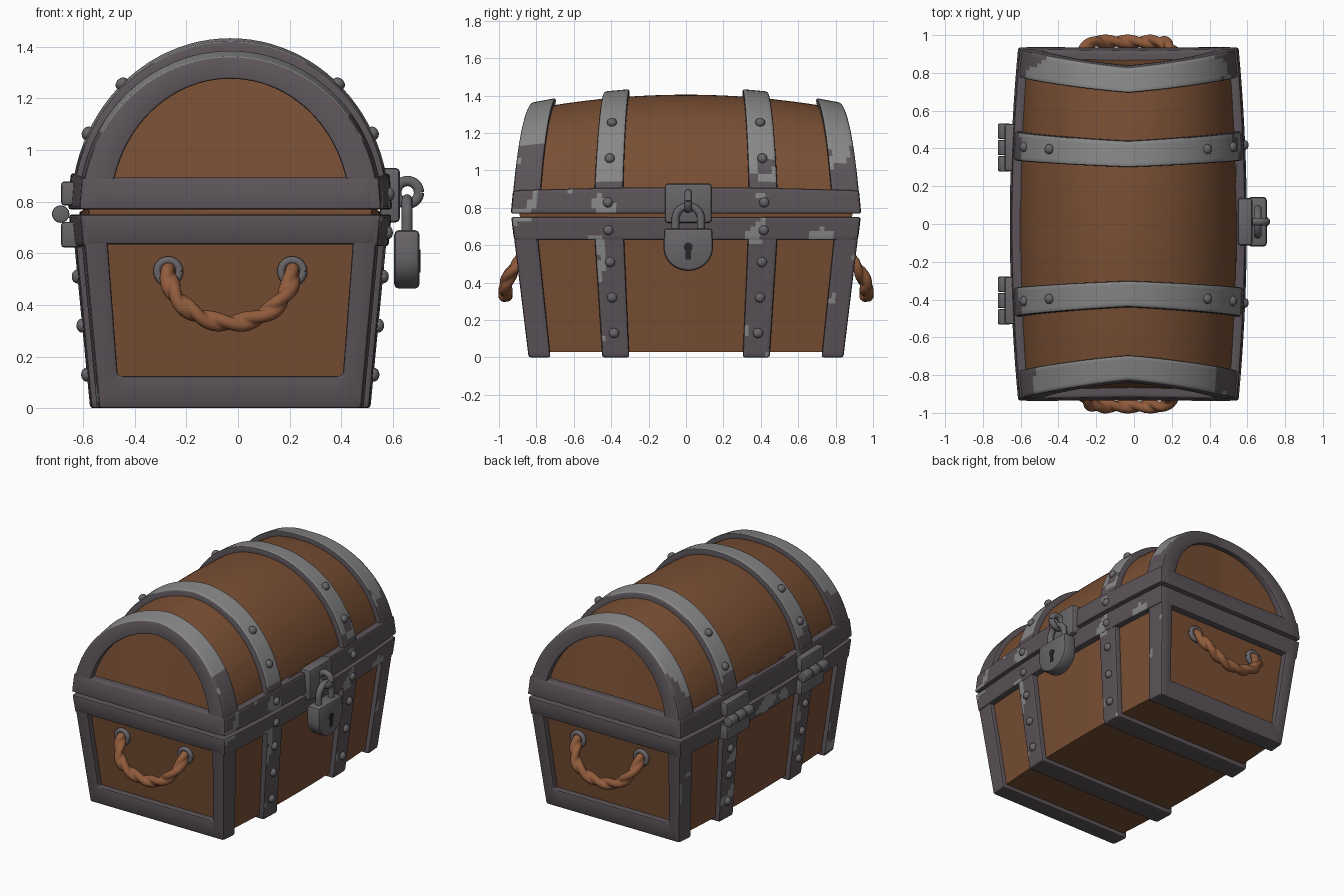
import bpy, bmesh, math
from mathutils import Vector, Matrix, noise

old = bpy.data.objects.get("Cube")
if old:
    bpy.data.objects.remove(old)


def material(name, rgb):
    m = bpy.data.materials.new(name)
    m.use_nodes = True
    m.diffuse_color = (*rgb, 1)
    bsdf = m.node_tree.nodes["Principled BSDF"]
    bsdf.inputs["Base Color"].default_value = (*rgb, 1)
    bsdf.inputs["Roughness"].default_value = 0.7
    return m


WOOD = material("brown wood", (0.19, 0.078, 0.034))
IRON = material("dark iron", (0.105, 0.088, 0.1))
WORN = material("worn iron", (0.24, 0.245, 0.24))
STEEL = material("grey steel", (0.14, 0.13, 0.14))
ROPE = material("tan rope", (0.28, 0.105, 0.045))
HOLE = material("keyhole black", (0.02, 0.018, 0.02))

HALF, SEAM, RISE = 0.62, 0.77, 0.675   # half width, lid seam height, lid rise
END = 0.935                            # half length
CX = -0.03


def warp(u, v, z):
    """Bulge the straight chest: tapered base, leaning ends, barrel sides."""
    side = 1 - 0.07 * (v / END) ** 2
    if z <= SEAM:
        t = 1 - z / SEAM
        return Vector((CX + u * side * (1 - 0.12 * t), v * (1 - 0.1 * t), z))
    f = (z - SEAM) / 0.64
    lean = 1 - 0.11 * f * (1 - 0.5 * abs(u) / HALF)
    return Vector((CX + u * side, v * lean, z - 0.09 * v * v * f))


def finish(name, bm, mats, bevel=0.0, rule=None):
    bmesh.ops.remove_doubles(bm, verts=bm.verts, dist=0.0001)
    bmesh.ops.recalc_face_normals(bm, faces=bm.faces)
    bm.normal_update()
    if rule:
        for f in bm.faces:
            f.material_index = rule(f.calc_center_median(), f.normal)
    if bevel:
        sharp = [e for e in bm.edges if len(e.link_faces) == 2 and e.calc_face_angle(0) > 0.6]
        bmesh.ops.bevel(bm, geom=sharp, offset=bevel, segments=2, profile=0.5,
                        affect='EDGES', clamp_overlap=True, material=-1)
    me = bpy.data.meshes.new(name)
    bm.to_mesh(me)
    bm.free()
    for m in mats:
        me.materials.append(m)
    ob = bpy.data.objects.new(name, me)
    bpy.context.collection.objects.link(ob)
    return ob


def resample(pts, n):
    out = [pts[0]]
    for a, b in zip(pts, pts[1:]):
        out += [tuple(p + (q - p) * i / n for p, q in zip(a, b)) for i in range(1, n + 1)]
    return out


def arch(half, rise, n=48):
    return [(half * math.cos(math.pi * i / n), SEAM + rise * math.sin(math.pi * i / n))
            for i in range(n + 1)]


def strip(name, outer, inner, v0, v1, nv, mats, bevel=0.0, rule=None, caps=True):
    """Solid between two (u, z) paths, running from v0 to v1, then warped."""
    bm = bmesh.new()
    vs = [v0 + (v1 - v0) * k / nv for k in range(nv + 1)]
    rings = []
    for o, i in zip(outer, inner):
        ring = [warp(o[0], v, o[1]) for v in vs] + [warp(i[0], v, i[1]) for v in reversed(vs)]
        rings.append([bm.verts.new(p) for p in ring])
    m = len(rings[0])
    for a, b in zip(rings, rings[1:]):
        for k in range(m):
            bm.faces.new((a[k], a[(k + 1) % m], b[(k + 1) % m], b[k]))
    if caps:
        bm.faces.new(rings[0])
        bm.faces.new(rings[-1])
    return finish(name, bm, mats, bevel, rule)


# Worn metal: pale on top of the lid, scattered chips lower down
def wear(height, chip):
    def rule(c, n):
        outward = abs(n.y) < 0.7 and n.z > -0.5 and n.x * (c.x - CX) + n.z * (c.z - SEAM) > 0
        if c.z > SEAM + 0.15 and outward and c.z + 0.22 * noise.noise(c * 7) > height:
            return 1
        return 1 if noise.noise(c * 8 + Vector((3, 1, 7))) > chip and abs(n.z) < 0.9 and outward else 0
    return rule


METAL = [IRON, WORN]

# Wooden base and lid
strip("base_wood", resample([(-0.585, 0.03), (-0.585, 0.76)], 8),
      resample([(0.585, 0.03), (0.585, 0.76)], 8), -0.89, 0.89, 24, [WOOD])
lid_out = arch(0.585, 0.635)
strip("lid_wood", lid_out, [(u, SEAM - 0.01) for u, z in lid_out], -0.89, 0.89, 24, [WOOD])


def u_path(half, bottom, top=0.75):
    return resample([(-half, top), (-half, bottom), (half, bottom), (half, top)], 26)


for s, tag in ((-1, "front"), (1, "back")):
    # End frames
    strip(f"{tag}_base_frame", u_path(HALF, 0), u_path(0.52, 0.125), s * 0.805, s * END, 6,
          METAL, 0.012, wear(2, 0.42))
    strip(f"{tag}_lid_frame", arch(HALF, RISE), arch(0.495, 0.575), s * 0.785, s * END, 6,
          METAL, 0.012, wear(1.1, 0.5))
    for part, z0, z1, w in (("base", 0.635, 0.75, 0.61), ("lid", 0.77, 0.91, 0.59)):
        strip(f"{tag}_{part}_rail", resample([(-w, z1), (w, z1)], 30),
              resample([(-w, z0), (w, z0)], 30), s * 0.85, s * (END + 0.002), 4,
              METAL, 0.01)
    # Middle straps
    strip(f"{tag}_base_strap", u_path(HALF + 0.003, 0), u_path(0.56, 0.05), s * 0.337, s * 0.497, 6,
          METAL, 0.012, wear(2, 0.4))
    strip(f"{tag}_lid_strap", arch(HALF + 0.003, RISE), arch(0.56, 0.6), s * 0.34, s * 0.495, 6,
          METAL, 0.012, wear(0.98, 0.5))

# Long rails along both sides of the seam
for s, tag in ((-1, "right"), (1, "left")):
    for part, (ua, za), (ub, zb) in (("base", (0.627, 0.628), (0.627, 0.75)),
                                     ("lid", (0.628, 0.77), (0.618, 0.91))):
        strip(f"{tag}_{part}_rail", resample([(s * ua, za), (s * ub, zb)], 5),
              resample([(s * 0.56, za), (s * 0.56, zb)], 5), -END, END, 70,
              METAL, 0.01, wear(1.0 if part == "lid" else 2, 0.42))

# Rivets on the straps
bm = bmesh.new()
for s in (-1, 1):
    for v in (-0.42, 0.42):
        for z in (0.13, 0.32, 0.51, 0.68, 0.83, 1.07, 1.265):
            if s < 0 and 0.6 < z < 0.9:
                continue
            h = max(0, z - SEAM) / RISE
            u = s * HALF * math.sqrt(1 - h * h)
            nrm = Vector((math.sqrt(1 - h * h) * s, 0, h))
            mat = Matrix.Translation(warp(u, v, z) + nrm * 0.006) \
                @ nrm.to_track_quat('Z', 'Y').to_matrix().to_4x4() @ Matrix.Diagonal((1, 1, 0.8, 1))
            bmesh.ops.create_uvsphere(bm, u_segments=12, v_segments=8, radius=0.027, matrix=mat)
finish("rivets", bm, [STEEL])


def box(name, lo, hi, mat, bevel=0.012):
    bm = bmesh.new()
    lo, hi = Vector(lo), Vector(hi)
    bmesh.ops.create_cube(bm, size=1, matrix=Matrix.Translation((lo + hi) / 2)
                          @ Matrix.Diagonal((*(hi - lo), 1)))
    return finish(name, bm, [mat], bevel)


def tube(name, path, ref, mat, radius, sides=16):
    """Sweep a round section; radius(angle, fraction) shapes the strand."""
    bm = bmesh.new()
    rings = []
    for i, p in enumerate(path):
        t = (path[min(i + 1, len(path) - 1)] - path[max(i - 1, 0)]).normalized()
        b = t.cross(ref).normalized()
        n = b.cross(t)
        angles = [math.tau * k / sides for k in range(sides)]
        rings.append([bm.verts.new(p + (n * math.cos(a) + b * math.sin(a))
                                   * radius(a, i / (len(path) - 1))) for a in angles])
    for r, q in zip(rings, rings[1:]):
        for k in range(sides):
            bm.faces.new((r[k], r[(k + 1) % sides], q[(k + 1) % sides], q[k]))
    bm.faces.new(rings[0])
    bm.faces.new(rings[-1])
    return finish(name, bm, [mat])


def torus(name, centre, ref, axis_a, axis_b, major, minor, mat):
    path = [Vector(centre) + axis_a * major * math.cos(a) + axis_b * major * math.sin(a)
            for a in (math.tau * i / 32 for i in range(33))]
    return tube(name, path, ref, mat, lambda a, f: minor, 10)


X, Y, Z = Vector((1, 0, 0)), Vector((0, 1, 0)), Vector((0, 0, 1))

# Rope handles with eyelets
for s, tag in ((-1, "front"), (1, "back")):
    path = []
    for i in range(91):
        a = math.pi * i / 90
        path.append(Vector((CX - 0.24 * math.cos(a),
                            s * (0.865 + 0.1 * min(1, math.sin(a) * 1.5) ** 0.7),
                            0.53 - 0.2 * math.sin(a))))
    tube(f"{tag}_rope", path, Y, ROPE,
         lambda a, f: 0.022 + 0.016 * abs(math.cos(a - f * 19)), 20)
    for x in (-0.27, 0.21):
        torus(f"{tag}_eyelet", (x, s * 0.872, 0.53), Y, X, Z, 0.043, 0.016, STEEL)

# Hinges on the right side
for y in (-0.405, 0.405):
    box("hinge_upper_leaf", (-0.685, y - 0.125, 0.785), (-0.6, y + 0.125, 0.878), STEEL)
    box("hinge_lower_leaf", (-0.685, y - 0.125, 0.622), (-0.6, y + 0.125, 0.722), STEEL)
    bm = bmesh.new()
    for k in (-1, 0, 1):
        bmesh.ops.create_cone(bm, cap_ends=True, segments=16, radius1=0.034, radius2=0.034, depth=0.08,
                              matrix=Matrix.Translation((-0.687, y + k * 0.086, 0.752))
                              @ Matrix.Rotation(math.pi / 2, 4, 'X'))
    finish("hinge_barrel", bm, [STEEL], 0.006)

# Hasp, staple and padlock on the left side
LY = 0.012
box("hasp_plate", (0.55, LY - 0.125, 0.72), (0.627, LY + 0.125, 0.93), STEEL, 0.015)
torus("staple", (0.657, LY, 0.836), Y, X, Z, 0.044, 0.021, STEEL)
arc = [Vector((0.655, LY + 0.068 * math.cos(a), 0.74 + 0.068 * math.sin(a)))
       for a in (math.pi * i / 20 for i in range(21))]
tube("shackle", [arc[0] - Z * 0.08] + arc + [arc[-1] - Z * 0.08], X, STEEL, lambda a, f: 0.021, 12)
bm = bmesh.new()
outline = [(0.13, 0.69)] + [(0.132 * math.cos(a), 0.585 - 0.122 * math.sin(a))
                            for a in (math.pi * i / 20 for i in range(21))] + [(-0.13, 0.69)]
face = bm.faces.new([bm.verts.new((0.605, LY + y, z)) for y, z in outline])
new = bmesh.ops.extrude_face_region(bm, geom=[face])["geom"]
bmesh.ops.translate(bm, vec=(0.098, 0, 0), verts=[g for g in new if isinstance(g, bmesh.types.BMVert)])
finish("padlock_body", bm, [STEEL], 0.018)
bm = bmesh.new()
bmesh.ops.create_cone(bm, cap_ends=True, segments=16, radius1=0.024, radius2=0.024, depth=0.008,
                      matrix=Matrix.Translation((0.702, LY, 0.59)) @ Matrix.Rotation(math.pi / 2, 4, 'Y'))
finish("keyhole_top", bm, [HOLE])
box("keyhole_slot", (0.698, LY - 0.014, 0.525), (0.706, LY + 0.014, 0.59), HOLE, 0)

# Smooth shading with sharp creases
bpy.ops.object.select_all(action='DESELECT')
for ob in bpy.context.collection.objects:
    if ob.type == 'MESH':
        ob.select_set(True)
        bpy.context.view_layer.objects.active = ob
bpy.ops.object.shade_smooth_by_angle(angle=math.radians(40))
